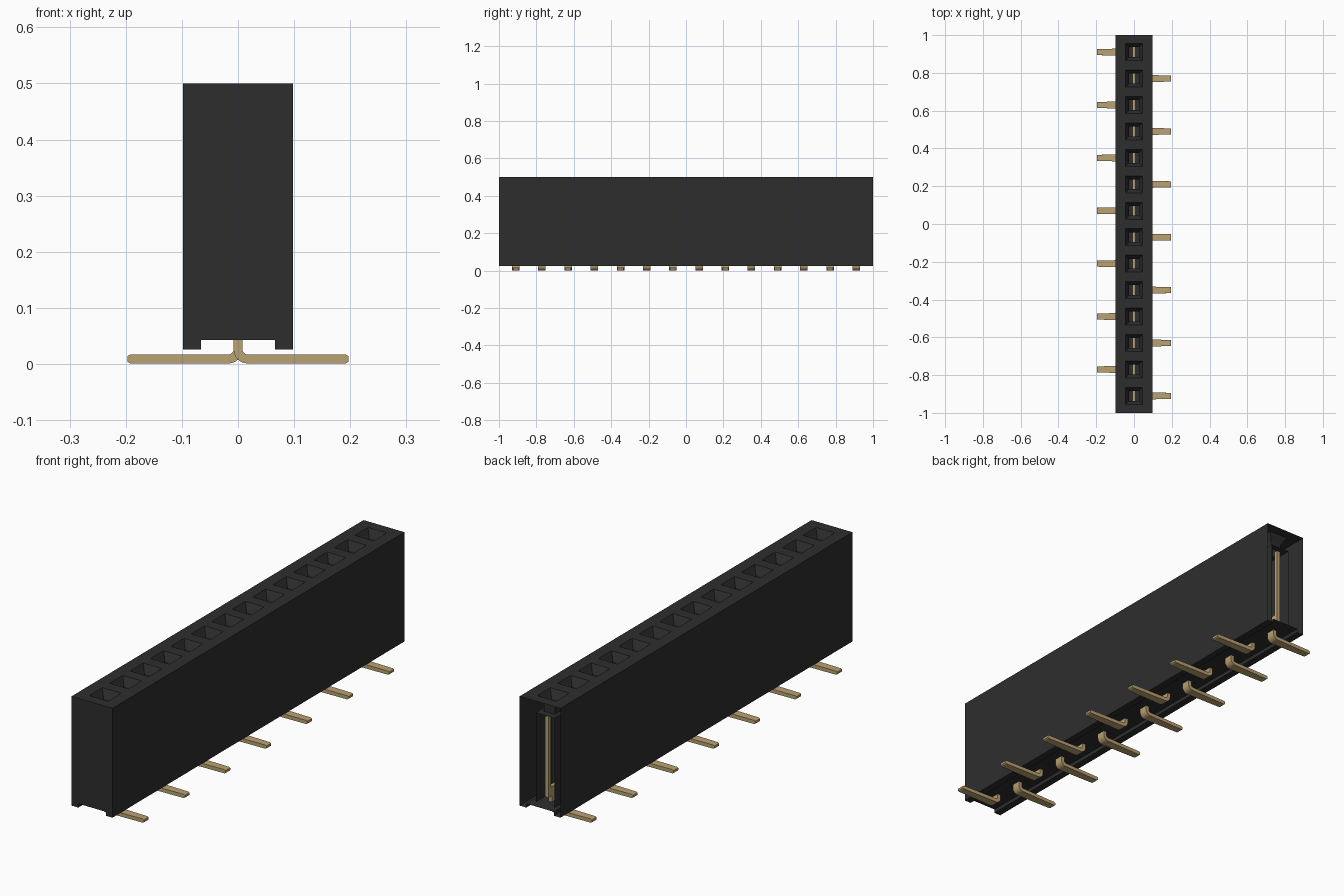
import bpy, bmesh, math
from mathutils import Vector

cube = bpy.data.objects.get("Cube")
if cube:
    bpy.data.objects.remove(cube, do_unlink=True)

COUNT, PITCH = 14, 0.14
W, L, TOP = 0.098, 1.0, 0.5


def material(name, rgb, rough):
    m = bpy.data.materials.new(name)
    m.use_nodes = True
    m.diffuse_color = (*rgb, 1)
    bsdf = m.node_tree.nodes["Principled BSDF"]
    bsdf.inputs["Base Color"].default_value = (*rgb, 1)
    bsdf.inputs["Roughness"].default_value = rough
    return m


black = material("black plastic", (0.027, 0.027, 0.027), 0.6)
gold = material("gold contact", (0.49, 0.36, 0.165), 0.5)


def make_object(name, bm, mat):
    mesh = bpy.data.meshes.new(name)
    bm.to_mesh(mesh)
    bm.free()
    mesh.materials.append(mat)
    ob = bpy.data.objects.new(name, mesh)
    bpy.context.collection.objects.link(ob)
    return ob


def ring(bm, hx, y0, y1, z):
    return [bm.verts.new(p) for p in
            ((-hx, y0, z), (hx, y0, z), (hx, y1, z), (-hx, y1, z))]


def box(bm, lo, hi):
    lo, hi = Vector(lo), Vector(hi)
    verts = bmesh.ops.create_cube(bm, size=1)["verts"]
    for v in verts:
        v.co = (lo + hi) / 2 + v.co * (hi - lo)


pin_rows = [(i - (COUNT - 1) / 2) * PITCH for i in range(COUNT)]

# Housing: grooved profile along y, closed at the front, open at the back
bm = bmesh.new()
profile = [(-W, TOP), (-W, 0.026), (-0.066, 0.026), (-0.066, 0.043),
           (0.066, 0.043), (0.066, 0.026), (W, 0.026), (W, TOP)]
front = [bm.verts.new((x, -L, z)) for x, z in profile]
back = [bm.verts.new((x, L, z)) for x, z in profile]
bm.faces.new(front)
for i in range(len(profile) - 1):
    bm.faces.new((front[i], back[i], back[i + 1], front[i + 1]))

# Sockets: top frame, funnel, throat and contact chamber
for i, y in enumerate(pin_rows):
    y0 = -L if i == 0 else y - PITCH / 2
    y1 = L if i == COUNT - 1 else y + PITCH / 2
    rings = [ring(bm, W, y0, y1, TOP)]
    for hx, hy, z in ((0.045, 0.045, TOP), (0.026, 0.026, 0.465),
                      (0.026, 0.026, 0.43), (0.045, 0.055, 0.43),
                      (0.045, 0.055, 0.043)):
        rings.append(ring(bm, hx, y - hy, y + hy, z))
    for level, (a, b) in enumerate(zip(rings, rings[1:])):
        for k in range(4):
            # the rearmost chamber is open towards the back
            if i == COUNT - 1 and level == 4 and k == 2:
                continue
            n = (k + 1) % 4
            bm.faces.new((a[k], a[n], b[n], b[k]))
bmesh.ops.remove_doubles(bm, verts=bm.verts, dist=0.0001)
make_object("housing", bm, black)

# Contacts: bent foot, stem, base and two tines, alternating sides
for i, y in enumerate(pin_rows):
    side = 1 if i % 2 == 0 else -1
    bm = bmesh.new()
    cx, cz, r_out, r_in = 0.017, 0.026, 0.025, 0.009
    arc = [math.pi + math.pi / 2 * k / 6 for k in range(7)]
    outline = [(-0.008, 0.09)]
    outline += [(cx + r_out * math.cos(a), cz + r_out * math.sin(a)) for a in arc]
    outline += [(0.192, 0.001), (0.197, 0.004), (0.197, 0.014), (0.192, 0.017)]
    outline += [(cx + r_in * math.cos(a), cz + r_in * math.sin(a)) for a in reversed(arc)]
    outline.append((0.008, 0.09))
    a, b = ([bm.verts.new((side * x, y + hy * (0.8 if x > 0.19 else 1), z))
             for x, z in outline] for hy in (-0.02, 0.02))
    bm.faces.new(a)
    bm.faces.new(list(reversed(b)))
    for k in range(len(a)):
        n = (k + 1) % len(a)
        bm.faces.new((a[k], b[k], b[n], a[n]))
    box(bm, (-0.008, y - 0.043, 0.07), (0.008, y + 0.043, 0.11))
    for s in (-1, 1):
        box(bm, (-0.008, y + s * 0.035 - 0.008, 0.1),
            (0.008, y + s * 0.035 + 0.008, 0.42))
    bmesh.ops.recalc_face_normals(bm, faces=bm.faces)
    ob = make_object(f"contact_{i + 1}", bm, gold)
    bpy.ops.object.select_all(action='DESELECT')
    ob.select_set(True)
    bpy.context.view_layer.objects.active = ob
    bpy.ops.object.shade_smooth_by_angle(angle=math.radians(30))
